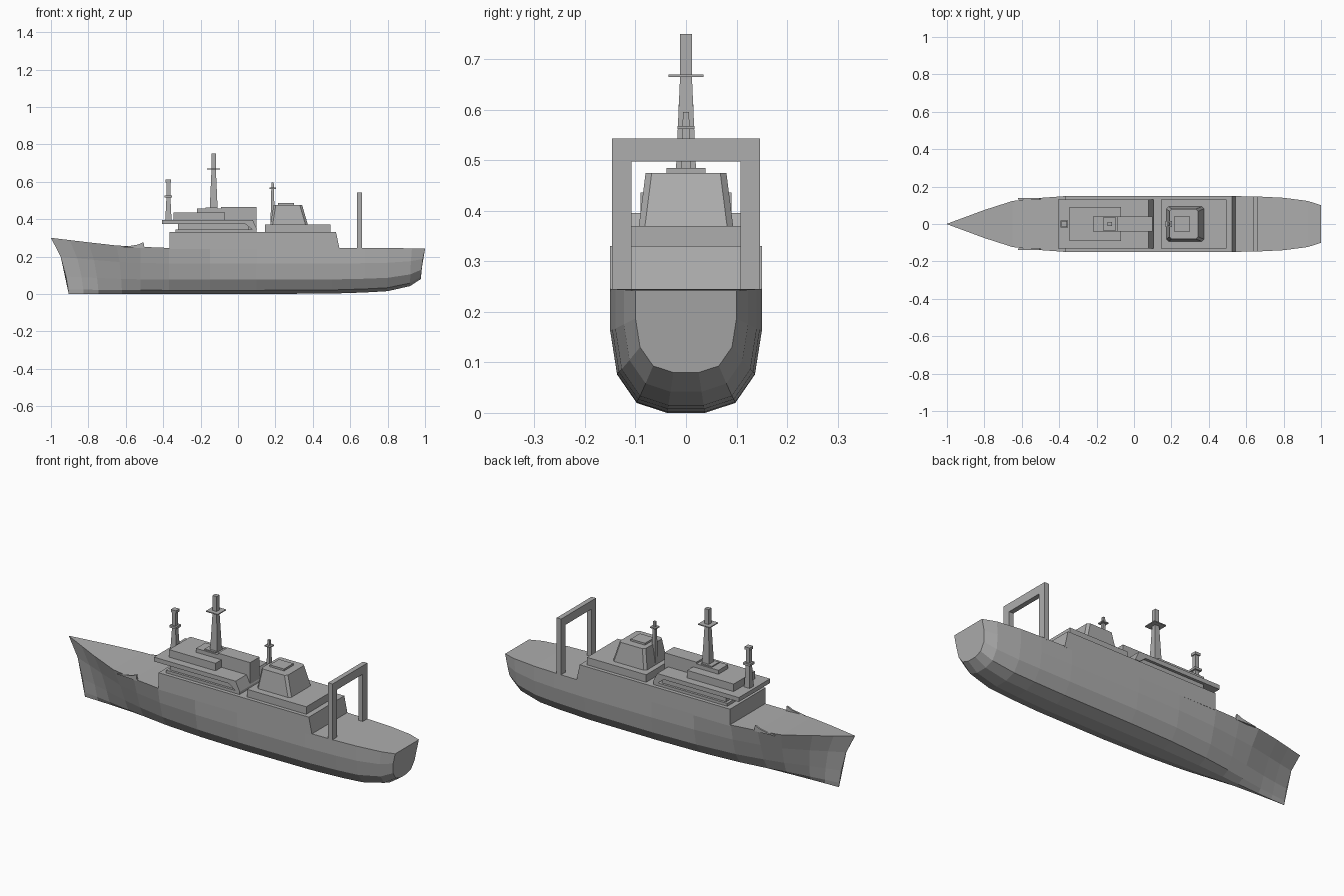
import bpy
import bmesh

if "Cube" in bpy.data.objects:
    bpy.data.objects.remove(bpy.data.objects["Cube"], do_unlink=True)

# Single naval grey paint
grey = bpy.data.materials.new("ship_grey")
grey.use_nodes = True
colour = (0.42, 0.42, 0.42, 1)
grey.diffuse_color = colour
grey.node_tree.nodes["Principled BSDF"].inputs["Base Color"].default_value = colour


def loft(name, rings):
    """Skin matching closed rings of points and cap both ends."""
    bm = bmesh.new()
    loops = [[bm.verts.new(p) for p in ring] for ring in rings]
    n = len(loops[0])
    for a, b in zip(loops, loops[1:]):
        for i in range(n):
            j = (i + 1) % n
            bm.faces.new((a[i], a[j], b[j], b[i]))
    bm.faces.new(loops[0])
    bm.faces.new(loops[-1])
    bmesh.ops.recalc_face_normals(bm, faces=bm.faces[:])
    mesh = bpy.data.meshes.new(name)
    bm.to_mesh(mesh)
    bm.free()
    mesh.materials.append(grey)
    obj = bpy.data.objects.new(name, mesh)
    bpy.context.collection.objects.link(obj)
    return obj


def rect(x0, x1, half, z):
    return [(x0, -half, z), (x1, -half, z), (x1, half, z), (x0, half, z)]


def box(name, x0, x1, half, z0, z1):
    return loft(name, [rect(x0, x1, half, z0), rect(x0, x1, half, z1)])


def side_profile(name, points, y0, y1):
    return loft(name, [[(x, y, z) for x, z in points] for y in (y0, y1)])


def post(name, x, levels):
    """Square post through (half size, height) levels."""
    return loft(name, [rect(x - h, x + h, h, z) for h, z in levels])


# Hull: x, deck half width, deck height, keel height, bow sharpness, rake
stations = [
    (-1.0, 0.001, 0.30, 0.0, 1.0, 0.095),
    (-0.9, 0.038, 0.288, 0.0, 1.0, 0.075),
    (-0.8, 0.075, 0.276, 0.0, 0.95, 0.055),
    (-0.65, 0.123, 0.259, 0.0, 0.8, 0.03),
    (-0.52, 0.138, 0.252, 0.0, 0.6, 0.0),
    (-0.37, 0.149, 0.246, 0.0, 0.35, 0.0),
    (-0.15, 0.15, 0.245, 0.0, 0.1, 0.0),
    (0.1, 0.15, 0.245, 0.0, 0.0, 0.0),
    (0.5, 0.15, 0.245, 0.002, 0.0, 0.0),
    (0.68, 0.146, 0.245, 0.008, 0.0, 0.0),
    (0.8, 0.14, 0.245, 0.015, 0.0, 0.0),
    (0.93, 0.123, 0.244, 0.042, 0.0, -0.01),
    (1.0, 0.10, 0.242, 0.08, 0.0, -0.022),
]
full = [(1, 1), (1, 0.66), (0.91, 0.31), (0.65, 0.08), (0.25, 0)]
sharp = [1, 0.7, 0.42, 0.24, 0.06]
rake_curve = [0, 0.55, 0.85, 0.97, 1]

rings = []
for x, half, deck, keel, fine, rake in stations:
    side = []
    for (w, t), v, r in zip(full, sharp, rake_curve):
        width = half * (w * (1 - fine) + v * fine)
        side.append((x + rake * r, width, keel + (deck - keel) * t))
    rings.append(side + [(px, -py, pz) for px, py, pz in reversed(side)])
loft("hull", rings)

# Raised bulwark ends on the foredeck
for label, s in (("left", 1), ("right", -1)):
    side_profile("bulwark_" + label,
                 [(-0.62, 0.25), (-0.5, 0.245), (-0.505, 0.277), (-0.535, 0.264)],
                 s * 0.13, s * 0.139)

# Main deckhouse, flush with the hull sides
side_profile("main_deckhouse",
             [(-0.365, 0.24), (0.543, 0.24), (0.524, 0.33), (-0.365, 0.33)],
             -0.15, 0.15)

# Forward superstructure
box("lower_ledge", -0.335, 0.1, 0.13, 0.325, 0.345)
box("bridge_base", -0.32, 0.06, 0.118, 0.34, 0.375)
side_profile("bridge_deck",
             [(-0.405, 0.373), (0.04, 0.373), (0.075, 0.345), (0.103, 0.345),
              (0.078, 0.396), (-0.405, 0.396)], -0.132, 0.132)
box("bridge", -0.345, -0.07, 0.09, 0.39, 0.436)
box("bridge_roof", -0.22, -0.07, 0.04, 0.43, 0.457)
box("funnel_block", -0.09, 0.1, 0.04, 0.325, 0.466)

# Aft house and tapered tower
box("aft_house", 0.145, 0.495, 0.13, 0.325, 0.37)
tower = loft("tower", [rect(0.172, 0.375, 0.094, 0.365),
                       rect(0.19, 0.343, 0.08, 0.475)])
bevel = tower.modifiers.new("corner_chamfer", "BEVEL")
bevel.width = 0.012
bevel.segments = 1
bevel.limit_method = "WEIGHT"
weights = tower.data.attributes.new("bevel_weight_edge", "FLOAT", "EDGE")
for e in tower.data.edges:
    a, b = (tower.data.vertices[i].co for i in e.vertices)
    weights.data[e.index].value = float(abs(a.z - b.z) > 0.05)
box("tower_cap", 0.215, 0.30, 0.039, 0.47, 0.485)

# Main mast
box("main_mast_base", -0.175, -0.11, 0.032, 0.45, 0.463)
post("main_mast", -0.13, [(0.021, 0.455), (0.012, 0.66), (0.012, 0.75)])
post("main_mast_platform", -0.13, [(0.035, 0.665), (0.035, 0.67)])

# Fore mast
post("fore_mast", -0.372, [(0.017, 0.39), (0.011, 0.51), (0.01, 0.6)])
post("fore_mast_platform", -0.372, [(0.02, 0.515), (0.02, 0.527)])
post("fore_mast_top", -0.372, [(0.015, 0.597), (0.015, 0.611)])

# Aft mast
post("aft_mast", 0.185, [(0.011, 0.37), (0.009, 0.49), (0.006, 0.596)])
post("aft_mast_platform", 0.185, [(0.017, 0.562), (0.017, 0.568)])

# Stern lifting gantry
arch = [(-0.147, 0.24), (-0.147, 0.543), (0.147, 0.543), (0.147, 0.24),
        (0.108, 0.24), (0.108, 0.498), (-0.108, 0.498), (-0.108, 0.24)]
loft("stern_gantry", [[(x, y, z) for y, z in arch] for x in (0.636, 0.662)])
